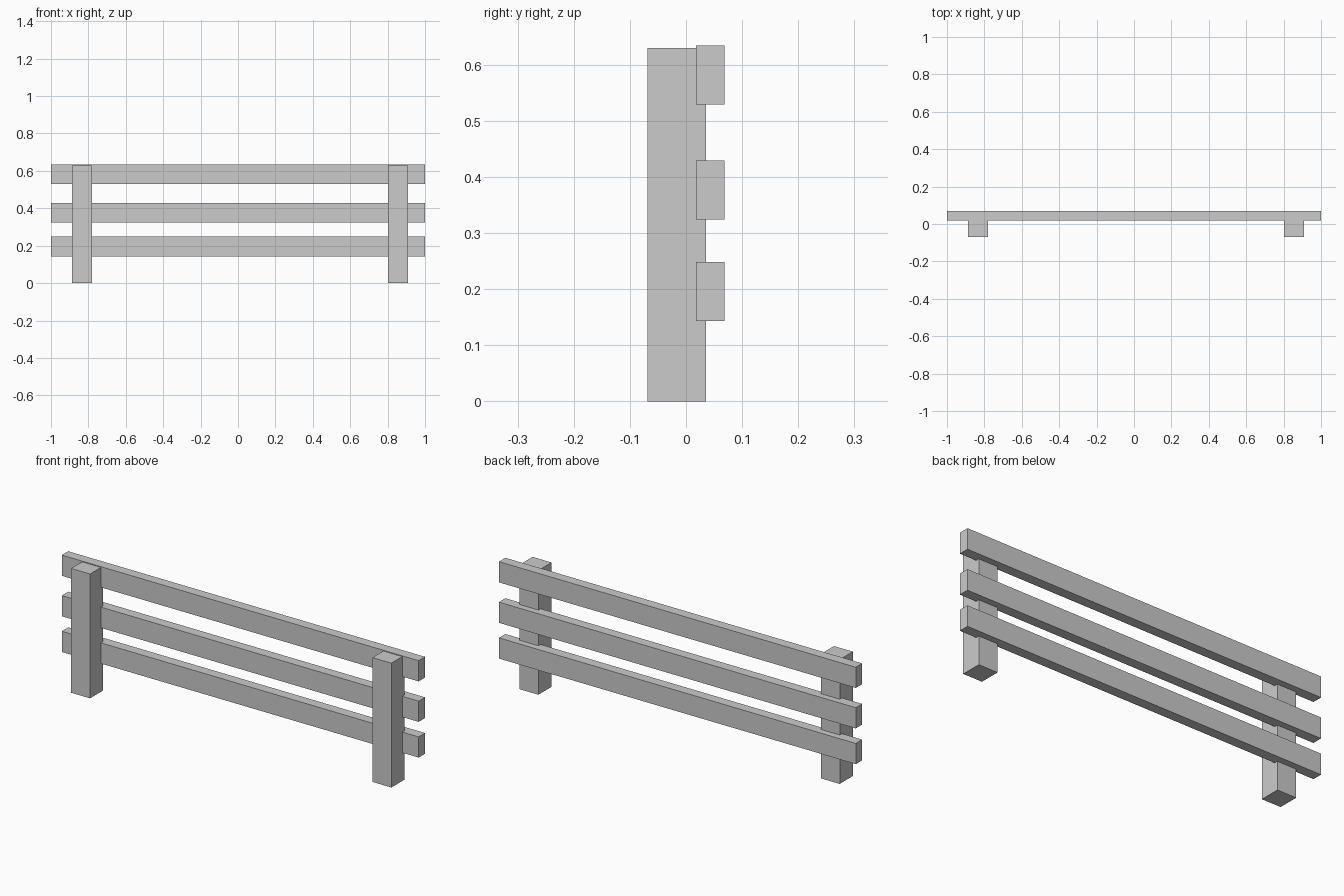
import bpy

if "Cube" in bpy.data.objects:
    bpy.data.objects.remove(bpy.data.objects["Cube"])


def box(name, x, y, z):
    """Box spanning the (min, max) ranges given for each axis."""
    bpy.ops.mesh.primitive_cube_add(size=1, location=[(a + b) / 2 for a, b in (x, y, z)])
    obj = bpy.context.object
    obj.name = name
    obj.scale = [b - a for a, b in (x, y, z)]
    bpy.ops.object.transform_apply(location=False, rotation=False, scale=True)
    return obj


# Square upright posts
POST = 0.106
for side, cx in (("left", -0.834), ("right", 0.855)):
    box(f"{side}_post", (cx - POST / 2, cx + POST / 2), (-0.069, 0.036), (0, 0.63))

# Horizontal rails, let into the back of the posts
RAIL_HEIGHT = 0.105
for level, z in (("lower", 0.143), ("middle", 0.324), ("upper", 0.529)):
    box(f"{level}_rail", (-1, 1), (0.018, 0.069), (z, z + RAIL_HEIGHT))
